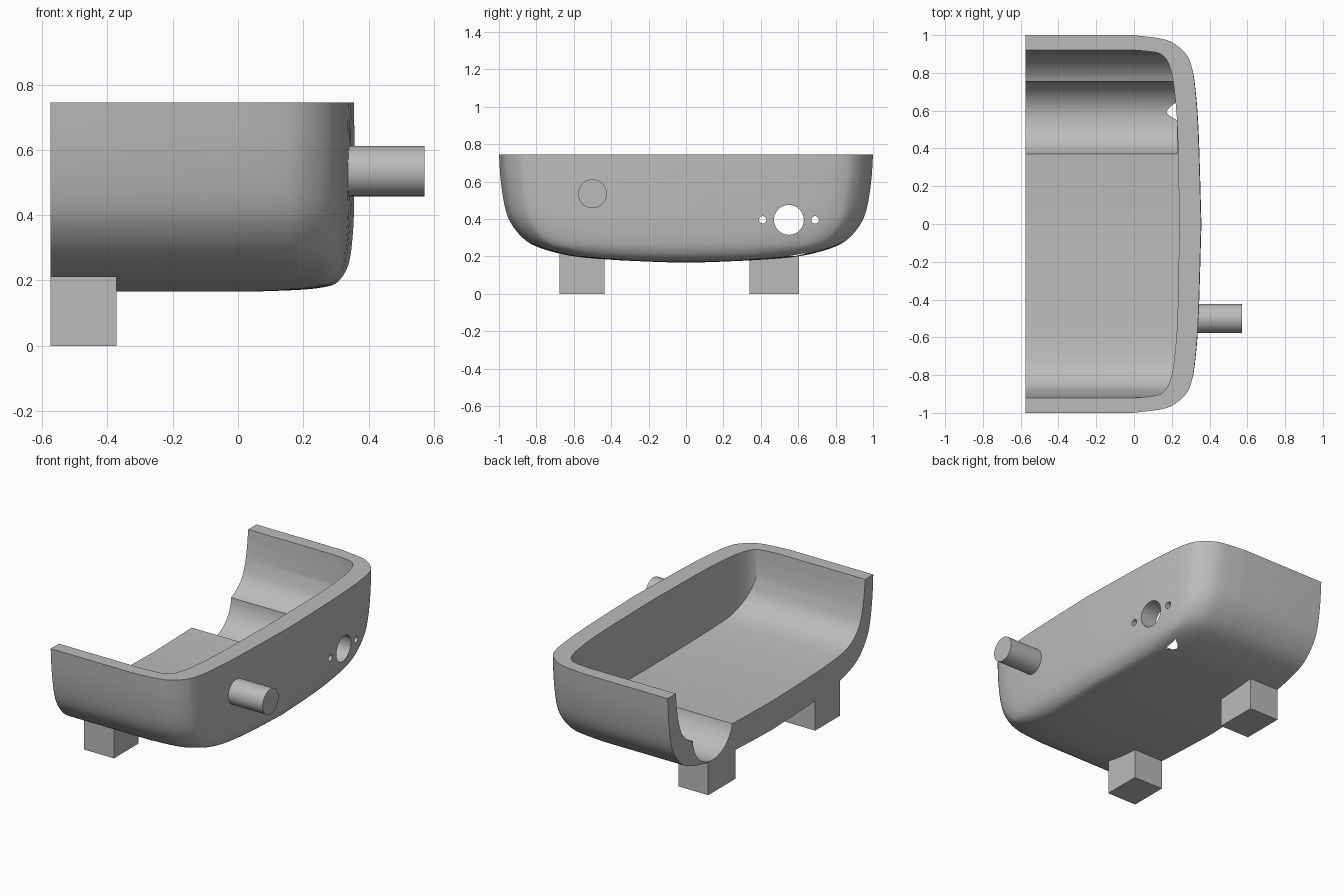
import bpy, bmesh, math
from mathutils import Vector, Matrix

if "Cube" in bpy.data.objects:
    bpy.data.objects.remove(bpy.data.objects["Cube"])

CUT = -0.575   # plane where the tub is open
grey = bpy.data.materials.new("warm_grey")
grey.use_nodes = True
grey.diffuse_color = (0.5, 0.5, 0.5, 1)
grey.node_tree.nodes["Principled BSDF"].inputs["Base Color"].default_value = (0.5, 0.5, 0.5, 1)


def spline(pts, steps=5):
    """Smooth curve through the points."""
    p = [Vector(q) for q in pts]
    p = [2 * p[0] - p[1]] + p + [2 * p[-1] - p[-2]]
    out = []
    for a, b, c, d in zip(p, p[1:], p[2:], p[3:]):
        for i in range(steps):
            t = i / steps
            out.append(0.5 * (2 * b + (c - a) * t + (2 * a - 5 * b + 4 * c - d) * t * t
                              + (3 * b - a - 3 * c + d) * t ** 3))
    return out + [p[-2]]


def finish(name, bm):
    bmesh.ops.remove_doubles(bm, verts=bm.verts, dist=1e-5)
    bmesh.ops.recalc_face_normals(bm, faces=bm.faces)
    me = bpy.data.meshes.new(name)
    bm.to_mesh(me)
    bm.free()
    me.materials.append(grey)
    ob = bpy.data.objects.new(name, me)
    bpy.context.collection.objects.link(ob)
    return ob


def loft(name, rings):
    bm = bmesh.new()
    rows = [[bm.verts.new(co) for co in ring] for ring in rings]
    for lo, hi in zip(rows, rows[1:]):
        for i in range(len(lo)):
            j = (i + 1) % len(lo)
            bm.faces.new((lo[i], lo[j], hi[j], hi[i]))
    bm.faces.new(rows[0])
    bm.faces.new(rows[-1])
    return finish(name, bm)


def cylinder(name, x0, x1, y, z, r, n=64):
    bm = bmesh.new()
    m = Matrix.Translation(((x0 + x1) / 2, y, z)) @ Matrix.Rotation(math.pi / 2, 4, 'Y')
    bmesh.ops.create_cone(bm, cap_ends=True, segments=n, radius1=r, radius2=r,
                          depth=x1 - x0, matrix=m)
    return finish(name, bm)


def box(name, lo, hi):
    bm = bmesh.new()
    bmesh.ops.create_cube(bm, size=1)
    for v in bm.verts:
        v.co = [a + (b - a) * (c + 0.5) for a, b, c in zip(lo, hi, v.co)]
    return finish(name, bm)


def boolean(ob, cutter, op):
    mod = ob.modifiers.new("cut", 'BOOLEAN')
    mod.object, mod.operation, mod.solver = cutter, op, 'EXACT'
    bpy.context.view_layer.objects.active = ob
    bpy.ops.object.modifier_apply(modifier=mod.name)
    bpy.data.objects.remove(cutter)


def smooth(ob, angle=30):
    bpy.ops.object.select_all(action='DESELECT')
    ob.select_set(True)
    bpy.context.view_layer.objects.active = ob
    bpy.ops.object.shade_smooth_by_angle(angle=math.radians(angle))


def plan(half, z, X, Y, back):
    """Ring with rounded end: half holds (offset from X, fraction of Y)."""
    side = [(X + u, v * Y, z) for u, v in half] + [(back, Y, z)]
    return [(x, -y, z) for x, y, z in reversed(side[1:])] + side


# Outer body: rounded rings stacked from rim to belly
outer_plan = spline([(0, 0), (-.015, .5), (-.035, .75), (-.055, .85), (-.08, .9),
                     (-.135, .95), (-.205, .98), (-.36, 1)], 4)
levels = spline([(.745, 1, .355), (.6, .99, .357), (.45, .965, .356), (.36, .925, .353),
                 (.28, .85, .345), (.235, .75, .333), (.2, .6, .31), (.183, .42, .28),
                 (.172, .2, .2), (.166, .02, .05)], 4)
body = loft("tub_body", [plan(outer_plan, z, X, Y, CUT) for z, Y, X in levels])

# Cavity: floor profile run along x, ended by a rounded upright wall
half = spline([(.92, .745), (.91, .65), (.89, .55), (.85, .46), (.755, .39),
               (.6, .363), (.36, .35), (0, .342)])
half = [(.92, 1)] + [tuple(p) for p in half]
section = half + [(-y, z) for y, z in reversed(half[:-1])]
cavity = loft("cavity_cutter", [[(x, y, z) for y, z in section] for x in (-.8, .5)])
inner_plan = spline([(0, 0), (-.01, .54), (-.03, .8), (-.05, .9), (-.075, .955),
                     (-.12, .985), (-.24, 1)])
wall = loft("wall_cutter", [plan(inner_plan, z, .24, .921, -.75) for z in (.1, 1.1)])
boolean(cavity, wall, 'INTERSECT')
boolean(body, cavity, 'DIFFERENCE')

# Round trough in the floor, large port and two screw holes
boolean(body, cylinder("trough_cutter", -.8, .228, .56, .395, .194, 96), 'DIFFERENCE')
for y, r in ((.55, .08), (.41, .02), (.69, .02)):
    boolean(body, cylinder("hole_cutter", .1, .6, y, .395, r, 32), 'DIFFERENCE')
smooth(body)

# Side peg
smooth(cylinder("side_peg", .3, .572, -.5, .535, .077))

# Feet
box("front_foot", (CUT, -.675, 0), (-.372, -.435, .212))
box("back_foot", (CUT, .34, 0), (-.372, .605, .2))
